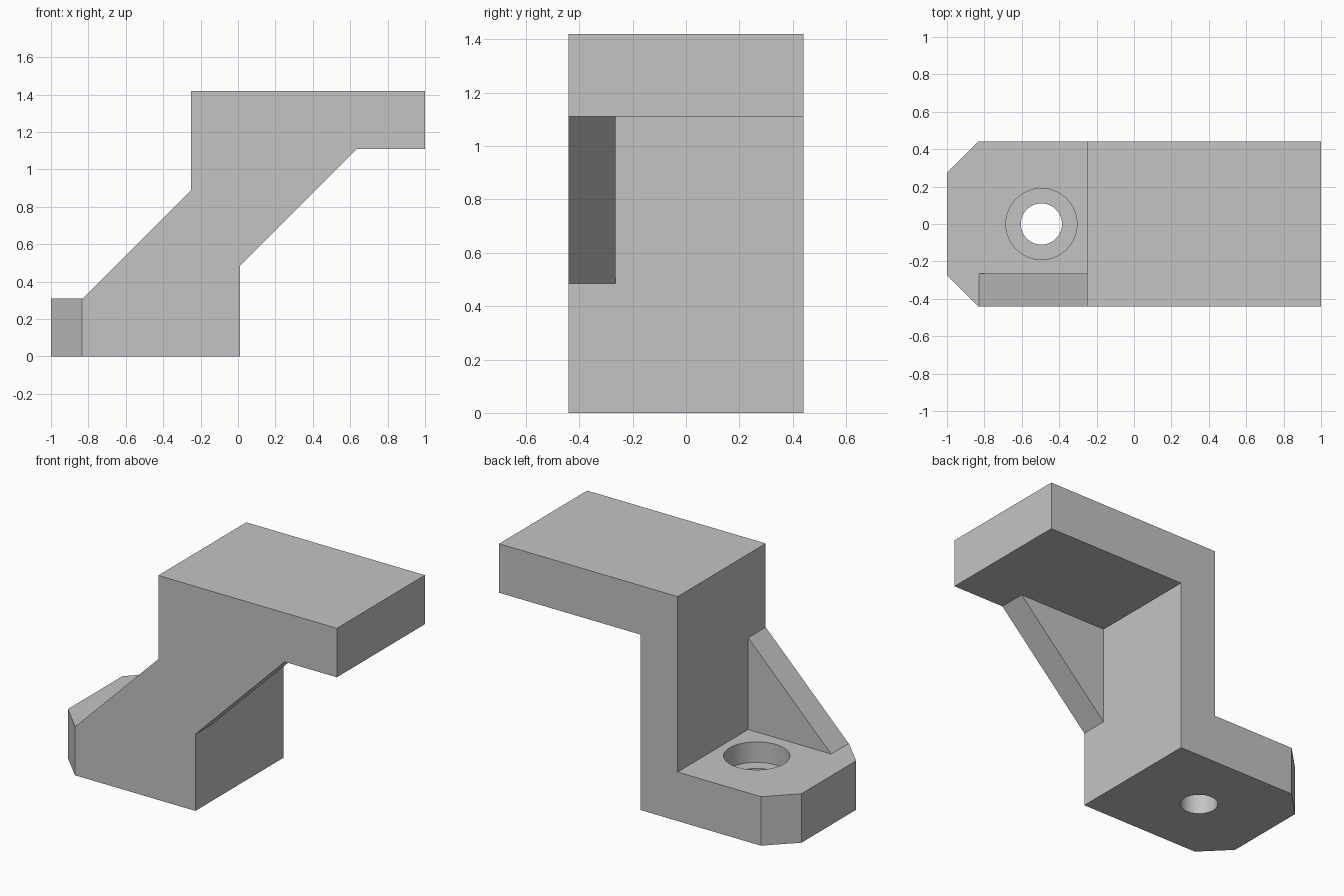
import bpy, bmesh, math

if "Cube" in bpy.data.objects:
    bpy.data.objects.remove(bpy.data.objects["Cube"], do_unlink=True)

HALF_W = 0.44      # half depth of the bracket
THICK = 0.31       # plate thickness
TOP = 1.42
WEB = (-0.25, 0.01)
RIB_Y = -0.265     # inner face of the ribs
HOLE_X = -0.495

grey = bpy.data.materials.new("neutral grey")
grey.use_nodes = True
colour = (0.55, 0.55, 0.55, 1)
grey.diffuse_color = colour
grey.node_tree.nodes["Principled BSDF"].inputs["Base Color"].default_value = colour


def make_object(name, bm):
    bmesh.ops.recalc_face_normals(bm, faces=bm.faces)
    mesh = bpy.data.meshes.new(name)
    bm.to_mesh(mesh)
    bm.free()
    mesh.materials.append(grey)
    obj = bpy.data.objects.new(name, mesh)
    bpy.context.collection.objects.link(obj)
    return obj


def extrude_profile(points, y0, y1):
    """Extrude an x-z outline along y."""
    bm = bmesh.new()
    face = bm.faces.new([bm.verts.new((x, y0, z)) for x, z in points])
    new = bmesh.ops.extrude_face_region(bm, geom=[face])["geom"]
    verts = [v for v in new if isinstance(v, bmesh.types.BMVert)]
    bmesh.ops.translate(bm, verts=verts, vec=(0, y1 - y0, 0))
    return bm


def cylinder(name, radius, z0, z1):
    bm = bmesh.new()
    bmesh.ops.create_cone(bm, cap_ends=True, segments=64, radius1=radius,
                          radius2=radius, depth=z1 - z0)
    bmesh.ops.translate(bm, verts=bm.verts, vec=(HOLE_X, 0, (z0 + z1) / 2))
    return make_object(name, bm)


# Z-shaped body: foot, upright web and top plate, with chamfered foot corners
bm = extrude_profile([(-1, 0), (WEB[1], 0), (WEB[1], TOP - THICK), (1, TOP - THICK),
                      (1, TOP), (WEB[0], TOP), (WEB[0], THICK), (-1, THICK)],
                     -HALF_W, HALF_W)
corners = [e for e in bm.edges if all(v.co.x < -0.99 for v in e.verts)
           and abs(e.verts[0].co.z - e.verts[1].co.z) > 0.1]
bmesh.ops.bevel(bm, geom=corners, offset=0.167, segments=1, affect='EDGES')
bracket = make_object("bracket", bm)

# Front gussets above the foot and below the top plate, as one sloped band
rib = make_object("gusset_ribs", extrude_profile(
    [(-0.83, THICK), (WEB[0], 0.89), (WEB[0], 1.11), (0.635, 1.11),
     (WEB[1], 0.485), (WEB[1], THICK)], -HALF_W, RIB_Y))

# Bolt hole with counterbore
bolt = cylinder("bolt_hole_cutter", 0.11, -0.1, 0.5)
bore = cylinder("counterbore_cutter", 0.19, THICK - 0.13, 0.5)

tools = [(rib, 'UNION'), (bolt, 'DIFFERENCE'), (bore, 'DIFFERENCE')]
for tool, operation in tools:
    mod = bracket.modifiers.new(tool.name, 'BOOLEAN')
    mod.object, mod.operation, mod.solver = tool, operation, 'EXACT'

# Bake the result, then remove the tools and merge flat regions
graph = bpy.context.evaluated_depsgraph_get()
result = bpy.data.meshes.new_from_object(bracket.evaluated_get(graph))
bracket.modifiers.clear()
bracket.data = result
for tool, _ in tools:
    bpy.data.objects.remove(tool, do_unlink=True)

bm = bmesh.new()
bm.from_mesh(result)
bmesh.ops.remove_doubles(bm, verts=bm.verts, dist=0.0001)
bmesh.ops.dissolve_limit(bm, angle_limit=math.radians(1), verts=bm.verts, edges=bm.edges)
bm.to_mesh(result)
bm.free()

bpy.ops.object.select_all(action='DESELECT')
bracket.select_set(True)
bpy.context.view_layer.objects.active = bracket
bpy.ops.object.shade_smooth_by_angle(angle=math.radians(30))
